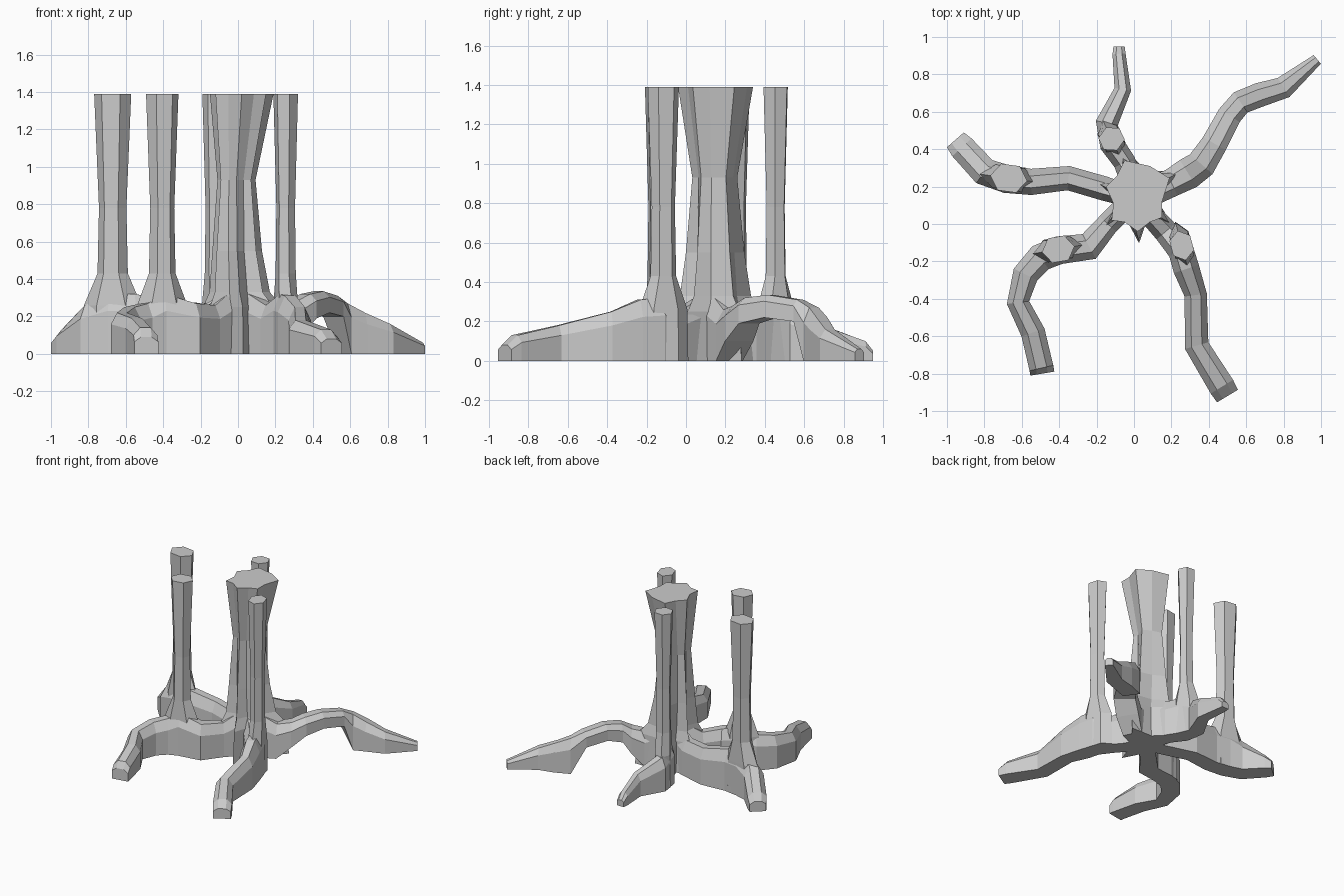
import bpy, bmesh
from math import sin, cos, pi, radians
from mathutils import Vector


def loft(name, rings):
    """Closed low-poly skin through rings that have equal point counts."""
    bm = bmesh.new()
    loops = [[bm.verts.new(p) for p in r] for r in rings]
    n = len(loops[0])
    for a, b in zip(loops, loops[1:]):
        for i in range(n):
            j = (i + 1) % n
            bm.faces.new((a[i], a[j], b[j], b[i]))
    bm.faces.new(loops[0])
    bm.faces.new(loops[-1])
    bmesh.ops.recalc_face_normals(bm, faces=bm.faces)
    me = bpy.data.meshes.new(name)
    bm.to_mesh(me)
    bm.free()
    ob = bpy.data.objects.new(name, me)
    bpy.context.collection.objects.link(ob)
    return ob


def root(name, path):
    """Six-sided root: path points are x, y, half width, top z, bottom z."""
    rings = []
    for i, (x, y, w, zt, zb) in enumerate(path):
        a = Vector(path[max(i - 1, 0)][:2])
        b = Vector(path[min(i + 1, len(path) - 1)][:2])
        d = (b - a).normalized()
        s = Vector((-d.y, d.x))
        zs = zb + (zt - zb) * 0.72
        sec = [(-1, zb), (-1, zs), (-0.45, zt), (0.45, zt), (1, zs), (1, zb)]
        rings.append([(x + s.x * w * k, y + s.y * w * k, z) for k, z in sec])
    return loft(name, rings)


def stem(name, x, y, major, minor, angle):
    """Six-sided upright stem that flares along its root."""
    rings = []
    ca, sa = cos(radians(angle)), sin(radians(angle))
    for z, f, g in [(0.0, 1.6, 0.95), (0.26, 1.55, 0.9), (0.43, 0.82, 0.82),
                    (0.78, 0.74, 0.76), (1.39, 1, 1)]:
        ring = []
        for i in range(6):
            u = major * f * cos(i * pi / 3)
            v = minor * g * sin(i * pi / 3) * 1.1
            ring.append((x + u * ca - v * sa, y + u * sa + v * ca, z))
        rings.append(ring)
    return loft(name, rings)


# Central trunk: six-lobed outline, waisted in the middle, spread at the base
outline = [(-.05, .34), (.085, .31), (.19, .245), (.15, .12), (.15, .035),
           (.085, .01), (.02, -.04), (-.05, .01), (-.12, .02), (-.11, .11),
           (-.15, .2), (-.09, .26)]
lobes = {0, 2, 4, 6, 8, 10}
levels = [(0, 1.35, 0.85, 0), (.25, 1.25, 0.78, 0), (.33, .95, .7, -.01),
          (.55, .78, .62, -.02), (.93, .6, .58, -.02), (1.39, 1, 1, 0)]
rings = []
for z, lobe, valley, dx in levels:
    ring = []
    for i, (x, y) in enumerate(outline):
        s = lobe if i in lobes else valley
        ring.append((dx + x * s, .14 + (y - .14) * s, z))
    rings.append(ring)
loft("central_trunk", rings)

# Arched root at the back right, with an open gap under it
root("arched_root", [
    (.08, .17, .08, .33, 0), (.2, .22, .075, .26, 0), (.29, .27, .085, .28, .1),
    (.36, .32, .08, .32, .19), (.43, .43, .07, .335, .22),
    (.51, .58, .065, .31, .2), (.57, .65, .065, .27, 0),
    (.67, .69, .065, .22, 0), (.8, .73, .06, .16, 0), (.98, .88, .03, .06, 0)])

# Ground-hugging roots
root("front_right_root", [
    (.06, .08, .06, .33, 0), (.17, -.04, .065, .26, 0), (.25, -.14, .07, .32, 0),
    (.28, -.24, .07, .31, 0), (.33, -.38, .06, .25, 0),
    (.335, -.65, .065, .18, 0), (.47, -.87, .07, .13, 0), (.5, -.92, .065, .08, 0)])
root("front_left_root", [
    (-.06, .08, .06, .33, 0), (-.14, .0, .06, .26, 0), (-.24, -.12, .075, .27, 0),
    (-.4, -.14, .075, .32, 0), (-.5, -.18, .075, .27, 0),
    (-.58, -.27, .07, .25, 0), (-.62, -.42, .06, .22, 0),
    (-.54, -.58, .065, .19, 0), (-.495, -.77, .065, .14, 0),
    (-.49, -.8, .065, .09, 0)])
root("left_root", [
    (-.06, .16, .06, .33, 0), (-.16, .19, .065, .27, 0), (-.35, .245, .065, .28, 0),
    (-.55, .225, .07, .32, 0), (-.68, .24, .075, .32, 0),
    (-.8, .28, .075, .26, 0), (-.92, .41, .07, .13, 0), (-.955, .45, .06, .08, 0)])
root("back_root", [
    (-.01, .22, .06, .34, 0), (-.05, .33, .06, .3, 0), (-.12, .43, .065, .32, 0),
    (-.145, .54, .06, .26, 0), (-.06, .72, .045, .17, 0),
    (-.08, .91, .035, .1, 0), (-.08, .95, .03, .05, 0)])

# Upright stems growing from the four grounded roots
stem("front_right_stem", .255, -.115, .082, .06, 105)
stem("front_left_stem", -.405, -.135, .088, .07, 10)
stem("left_stem", -.67, .245, .1, .075, -8)
stem("back_stem", -.12, .455, .068, .065, 115)
